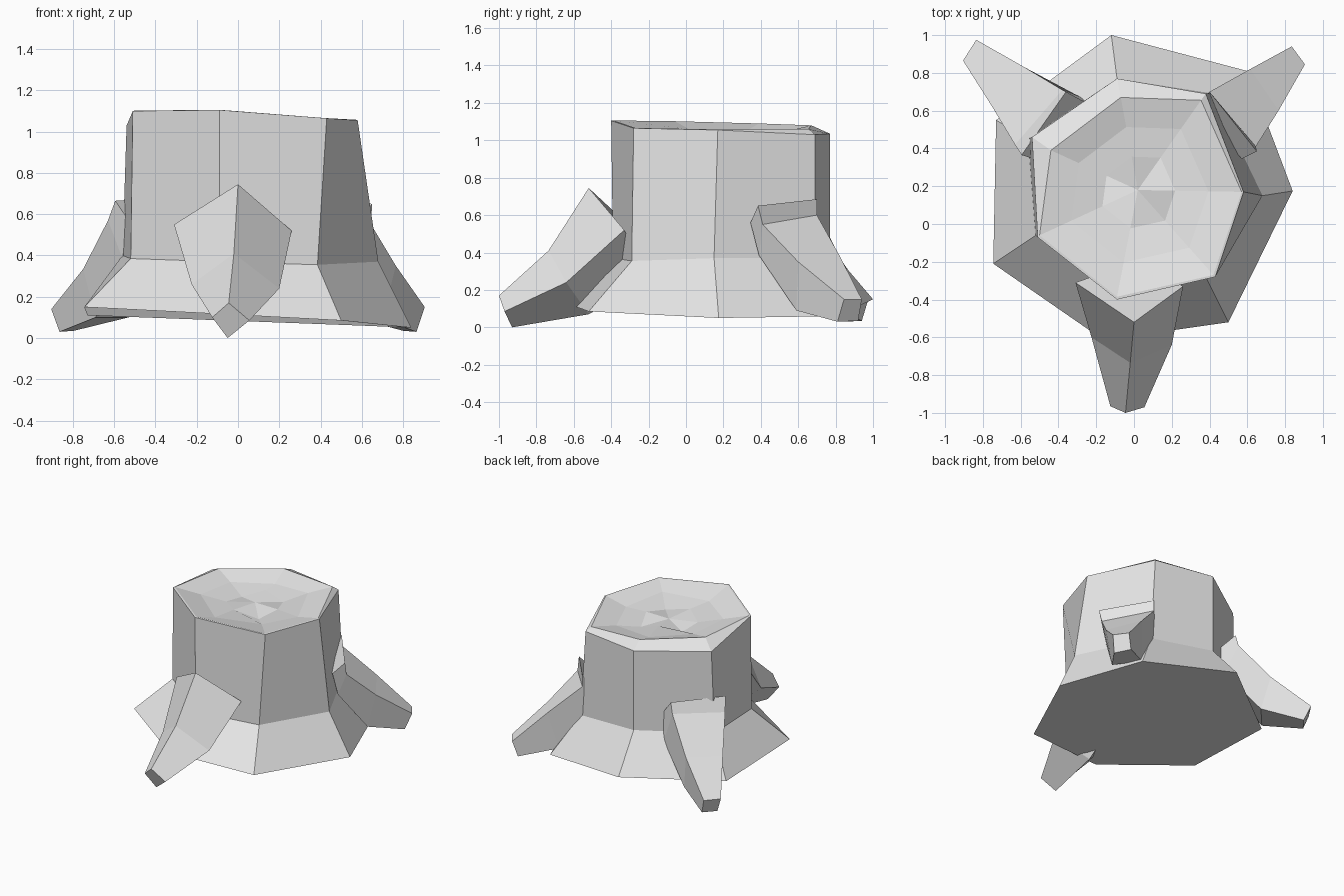
import bpy, bmesh
from mathutils import Vector

wood = bpy.data.materials.new("grey_wood")
wood.diffuse_color = (0.8, 0.8, 0.8, 1)


def loft(name, rings, centre=None):
    """Skin rings of equal point count; cap the start, and close the end flat or with a fan."""
    bm = bmesh.new()
    loops = [[bm.verts.new(p) for p in ring] for ring in rings]
    n = len(loops[0])
    for a, b in zip(loops, loops[1:]):
        for i in range(n):
            j = (i + 1) % n
            bm.faces.new((a[i], a[j], b[j], b[i]))
    bm.faces.new(loops[0])
    if centre:
        c = bm.verts.new(centre)
        for i in range(n):
            bm.faces.new((loops[-1][i], loops[-1][(i + 1) % n], c))
    else:
        bm.faces.new(loops[-1])
    bmesh.ops.recalc_face_normals(bm, faces=bm.faces)
    mesh = bpy.data.meshes.new(name)
    bm.to_mesh(mesh)
    bm.free()
    mesh.materials.append(wood)
    obj = bpy.data.objects.new(name, mesh)
    bpy.context.collection.objects.link(obj)
    return obj


# Trunk: seven-sided, flared foot, bevelled rim and lumpy cut top
foot = [(-.12, 1, .15), (.6, .81, .06), (.84, .175, .05), (.5, -.52, .085),
        (-.16, -.615, .12), (-.745, -.21, .15), (-.73, .55, .11)]
waist = [(-.09, .77, .42), (.42, .69, .37), (.68, .15, .37), (.385, -.29, .355),
         (-.09, -.39, .37), (-.52, -.06, .385), (-.56, .45, .4)]
rim = [(-.09, .77, 1.035), (.38, .69, 1.03), (.58, .17, 1.055), (.43, -.28, 1.065),
       (-.09, -.4, 1.105), (-.51, -.07, 1.1), (-.54, .46, 1.03)]
lip = [(-.07, .67, 1.08), (.355, .655, 1.06), (.57, .17, 1.058), (.42, -.27, 1.066),
       (-.09, -.385, 1.106), (-.5, -.06, 1.102), (-.44, .39, 1.09)]
mid = Vector((.02, .18, 1.05))


def shrink(scale, heights):
    ring = []
    for p, h in zip(lip, heights):
        q = mid.lerp(Vector(p), scale)
        ring.append((q.x, q.y, h))
    return ring


dish = shrink(.68, (1.03, 1.04, 1.02, 1.05, 1.04, 1.06, 1.05))
heart = shrink(.36, (1.05, 1.0, 1.03, 1.0, 1.04, 1.02, 1.0))
loft("trunk", [foot, waist, rim, lip, dish, heart], (.02, .18, 1.03))

# Front root: ridge, right, keel, left for each ring
loft("front_root", [
    [(0, -.52, .745), (.26, -.33, .52), (0, -.2, .25), (-.31, -.31, .55)],
    [(-.02, -.735, .41), (.2, -.64, .24), (-.02, -.52, .07), (-.225, -.6, .26)],
    [(-.045, -1, .17), (.055, -.97, .085), (-.05, -.93, 0), (-.125, -.965, .1)],
])

# Back roots: two upper edges and two lower edges for each ring
loft("back_right_root", [
    [(.4, .7, .685), (.65, .385, .65), (.57, .345, .56), (.33, .62, .5)],
    [(.4, .7, .6), (.645, .41, .55), (.585, .39, .385), (.35, .66, .35)],
    [(.615, .82, .385), (.765, .6, .35), (.7, .59, .09), (.56, .76, .1)],
    [(.835, .94, .15), (.905, .845, .15), (.865, .81, .03), (.8, .92, .035)],
])
loft("back_left_root", [
    [(-.36, .7, .68), (-.595, .365, .665), (-.53, .345, .57), (-.25, .64, .55)],
    [(-.38, .71, .6), (-.63, .42, .57), (-.56, .4, .385), (-.28, .67, .35)],
    [(-.58, .83, .36), (-.75, .62, .335), (-.69, .6, .1), (-.53, .78, .1)],
    [(-.835, .975, .15), (-.905, .865, .14), (-.865, .85, .03), (-.795, .94, .035)],
])
